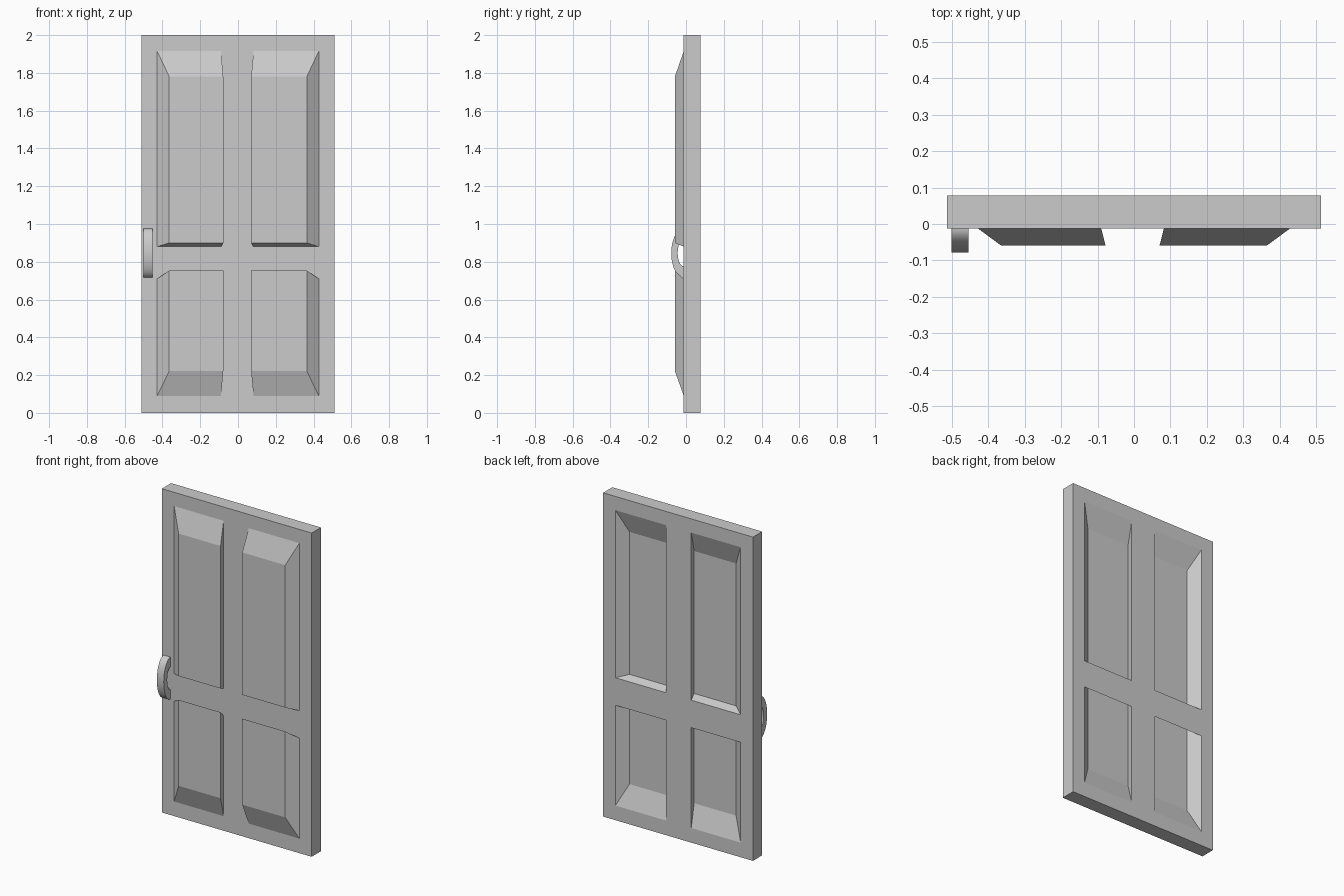
import bpy, bmesh, math

if "Cube" in bpy.data.objects:
    bpy.data.objects.remove(bpy.data.objects["Cube"])

FRONT, BACK = -0.012, 0.078          # slab faces
SHIFT = -0.047                       # panels are pushed this far toward the front
XS = [-0.512, -0.428, -0.09, 0.082, 0.428, 0.512]
ZS = [0.0, 0.09, 0.71, 0.88, 1.915, 2.0]
PANEL_X = {1: (-0.364, -0.078), 3: (0.07, 0.364)}   # pushed panel extents per column
PANEL_Z = {1: (0.222, 0.753), 3: (0.90, 1.78)}      # and per row


def make_object(name, bm):
    bmesh.ops.recalc_face_normals(bm, faces=bm.faces)
    mesh = bpy.data.meshes.new(name)
    bm.to_mesh(mesh)
    bm.free()
    obj = bpy.data.objects.new(name, mesh)
    bpy.context.collection.objects.link(obj)
    return obj


# Door: gridded front and back, panel cells pushed forward on both sides
bm = bmesh.new()
sides = []
for y in (FRONT, BACK):
    grid = [[bm.verts.new((x, y, z)) for z in ZS] for x in XS]
    sides.append(grid)
    for i in range(5):
        for k in range(5):
            outer = [grid[i][k], grid[i + 1][k], grid[i + 1][k + 1], grid[i][k + 1]]
            if i in PANEL_X and k in PANEL_Z:
                (x0, x1), (z0, z1) = PANEL_X[i], PANEL_Z[k]
                inner = [bm.verts.new((x, y + SHIFT, z))
                         for x, z in ((x0, z0), (x1, z0), (x1, z1), (x0, z1))]
                bm.faces.new(inner)
                for n in range(4):
                    m = (n + 1) % 4
                    bm.faces.new((outer[n], outer[m], inner[m], inner[n]))
            else:
                bm.faces.new(outer)

# Slab rim joining front and back
f, b = sides
for n in range(5):
    for e in (0, 5):
        bm.faces.new((f[n][e], f[n + 1][e], b[n + 1][e], b[n][e]))
        bm.faces.new((f[e][n], f[e][n + 1], b[e][n + 1], b[e][n]))
make_object("door_slab", bm)

# Handle: half-ring swept across its width
bm = bmesh.new()
STEPS, MID_Z = 24, 0.846
rings = []
for s in range(STEPS + 1):
    a = math.pi * s / STEPS
    pts = [(x, FRONT - d * math.sin(a), MID_Z - h * math.cos(a))
           for x, d, h in ((-0.5, 0.066, 0.13), (-0.453, 0.066, 0.13),
                           (-0.453, 0.032, 0.07), (-0.5, 0.032, 0.07))]
    rings.append([bm.verts.new(p) for p in pts])
for r, q in zip(rings, rings[1:]):
    for n in range(4):
        m = (n + 1) % 4
        bm.faces.new((r[n], r[m], q[m], q[n]))
bm.faces.new(rings[0])
bm.faces.new(rings[-1])
handle = make_object("handle", bm)
bpy.context.view_layer.objects.active = handle
handle.select_set(True)
bpy.ops.object.shade_smooth_by_angle(angle=math.radians(35))
